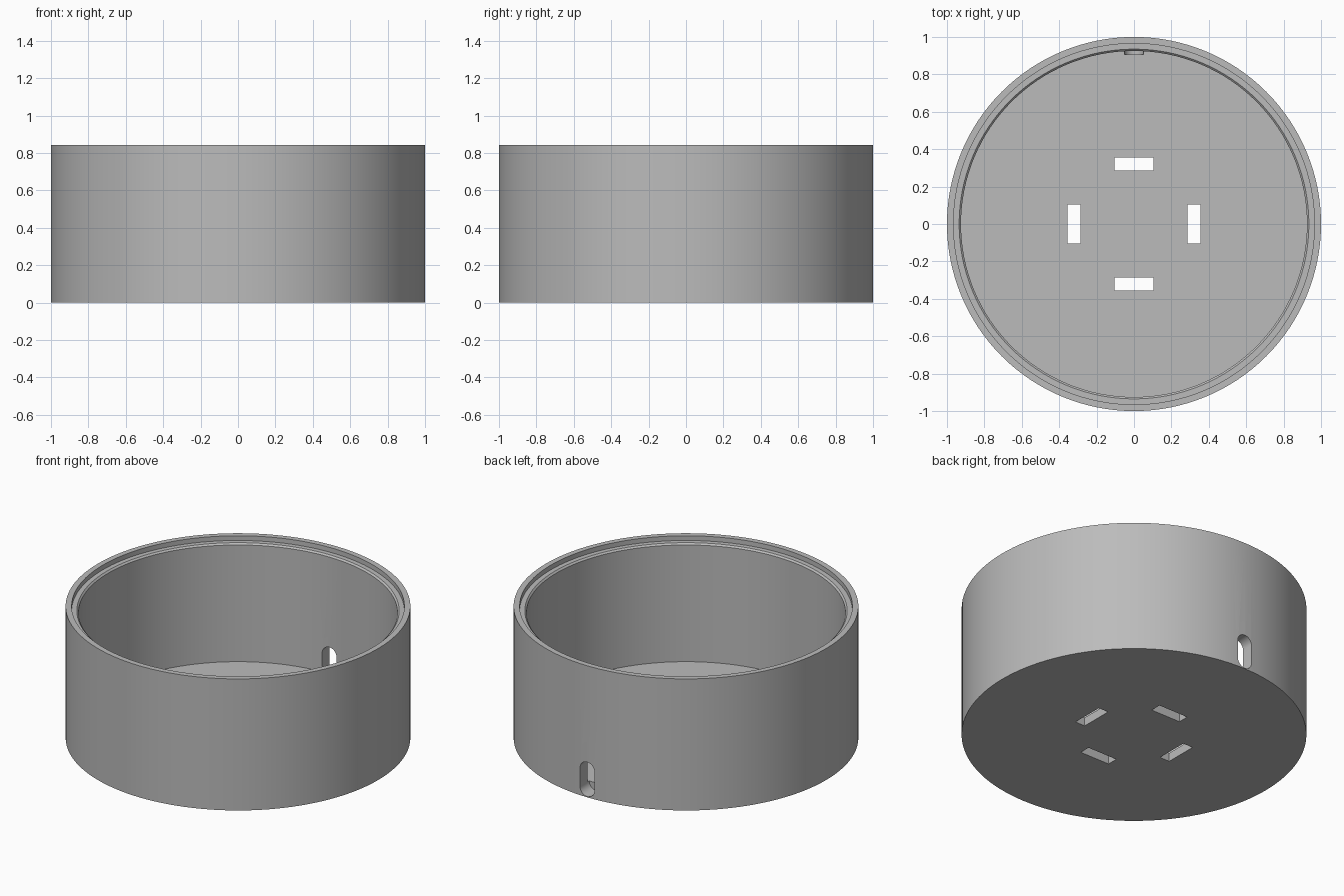
import bpy, bmesh, math
from mathutils import Matrix

cube = bpy.data.objects.get("Cube")
if cube:
    bpy.data.objects.remove(cube, do_unlink=True)

HEIGHT, FLOOR, SIDES = 0.842, 0.055, 128

# Plain grey material
grey = bpy.data.materials.new("grey")
grey.use_nodes = True
colour = (0.5, 0.5, 0.5, 1)
grey.diffuse_color = colour
grey.node_tree.nodes["Principled BSDF"].inputs["Base Color"].default_value = colour


def make_object(name, bm):
    bmesh.ops.recalc_face_normals(bm, faces=bm.faces)
    mesh = bpy.data.meshes.new(name)
    bm.to_mesh(mesh)
    bm.free()
    mesh.materials.append(grey)
    obj = bpy.data.objects.new(name, mesh)
    bpy.context.collection.objects.link(obj)
    return obj


def prism(name, outline, depth, to_world):
    """Extrude a flat outline along its local z, then place it."""
    bm = bmesh.new()
    face = bm.faces.new([bm.verts.new((x, y, 0)) for x, y in outline])
    grown = bmesh.ops.extrude_face_region(bm, geom=[face])["geom"]
    bmesh.ops.translate(bm, vec=(0, 0, depth),
                        verts=[v for v in grown if isinstance(v, bmesh.types.BMVert)])
    bmesh.ops.transform(bm, matrix=to_world, verts=bm.verts)
    return make_object(name, bm)


# Round open body: floor, wall and stepped rim turned from one profile
profile = [(0, 0), (1, 0), (1, HEIGHT), (0.965, HEIGHT), (0.965, HEIGHT - 0.03),
           (0.935, HEIGHT - 0.03), (0.925, HEIGHT - 0.04), (0.925, FLOOR), (0, FLOOR)]
bm = bmesh.new()
points = [bm.verts.new((r, 0, z)) for r, z in profile]
edges = [bm.edges.new(pair) for pair in zip(points, points[1:])]
bmesh.ops.spin(bm, geom=points + edges, cent=(0, 0, 0), axis=(0, 0, 1),
               angle=math.tau, steps=SIDES, use_merge=True)
bmesh.ops.remove_doubles(bm, verts=bm.verts, dist=0.0001)
body = make_object("round_container", bm)

# Four mounting slots through the floor
cutters = []
slot = [(0.285, -0.105), (0.355, -0.105), (0.355, 0.105), (0.285, 0.105)]
for i in range(4):
    place = Matrix.Rotation(i * math.pi / 2, 4, "Z") @ Matrix.Translation((0, 0, -0.1))
    cutters.append(prism("floor_slot_cutter", slot, 0.3, place))

# Rounded cable slot through the back wall, grooving the floor edge
radius, reach = 0.052, 0.058
capsule = []
for i in range(34):
    half, step = divmod(i, 17)
    a = math.pi * (half + step / 16)
    capsule.append((radius * math.cos(a), radius * math.sin(a) + (-reach if half else reach)))
place = Matrix.Translation((0, 1.2, 0.115)) @ Matrix.Rotation(math.pi / 2, 4, "X")
cutters.append(prism("cable_slot_cutter", capsule, 0.295, place))

# Cut the slots and discard the cutters
bpy.context.view_layer.objects.active = body
for cutter in cutters:
    cutter.hide_render = True
    cut = body.modifiers.new("cut", "BOOLEAN")
    cut.operation, cut.solver, cut.object = "DIFFERENCE", "EXACT", cutter
    bpy.ops.object.modifier_apply(modifier=cut.name)
    bpy.data.objects.remove(cutter, do_unlink=True)

bpy.ops.object.select_all(action="DESELECT")
body.select_set(True)
bpy.ops.object.shade_smooth_by_angle(angle=math.radians(30))
